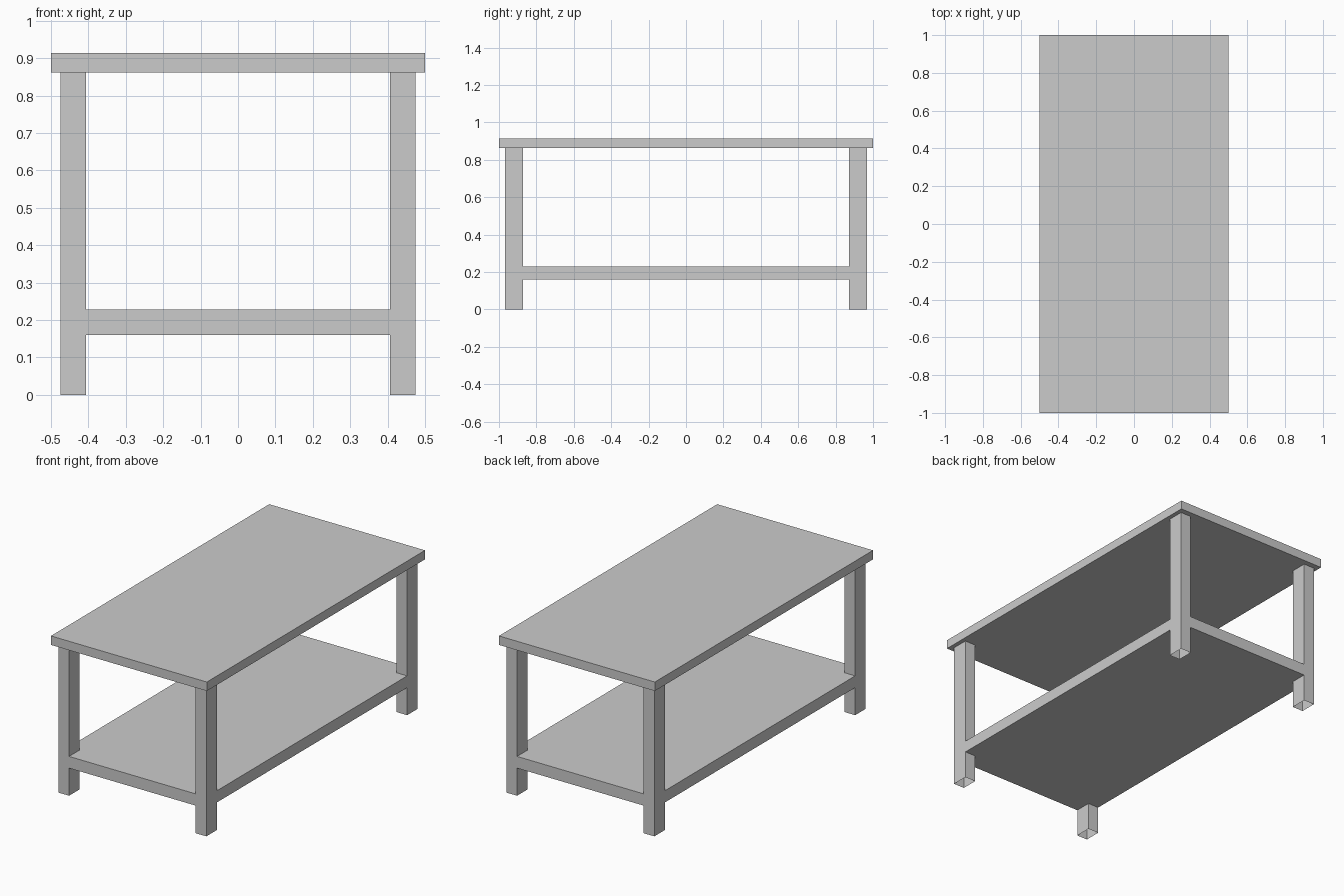
import bpy, bmesh

if "Cube" in bpy.data.objects:
    bpy.data.objects.remove(bpy.data.objects["Cube"])

# Outer and inner leg faces, and heights
XO, XI = 0.475, 0.406
YO, YI = 0.968, 0.872
TOP, UNDER = 0.914, 0.862
SHELF_LO, SHELF_HI = 0.16, 0.228


def make_object(name, bm):
    mesh = bpy.data.meshes.new(name)
    bmesh.ops.recalc_face_normals(bm, faces=bm.faces)
    bm.to_mesh(mesh)
    bm.free()
    ob = bpy.data.objects.new(name, mesh)
    bpy.context.collection.objects.link(ob)
    return ob


def prism(outline, z0, z1, caps=True, keep=lambda i: True):
    """Extrude a 2D outline; caps and individual walls may be left open."""
    bm = bmesh.new()
    lo = [bm.verts.new((x, y, z0)) for x, y in outline]
    hi = [bm.verts.new((x, y, z1)) for x, y in outline]
    n = len(outline)
    for i in range(n):
        j = (i + 1) % n
        if keep(i):
            bm.faces.new((lo[i], lo[j], hi[j], hi[i]))
    if caps:
        bm.faces.new(lo[::-1])
        bm.faces.new(hi)
    return bm


def rect(x0, x1, y0, y1):
    return [(x0, y0), (x1, y0), (x1, y1), (x0, y1)]


# Table top slab
make_object("table_top", prism(rect(-0.5, 0.5, -1, 1), UNDER, TOP))

# Four hollow legs, open at the feet
for sx, side in ((-1, "left"), (1, "right")):
    for sy, end in ((-1, "front"), (1, "back")):
        xs = sorted((sx * XI, sx * XO))
        ys = sorted((sy * YI, sy * YO))
        make_object(f"{end}_{side}_leg", prism(rect(*xs, *ys), 0, UNDER, caps=False))

# Lower shelf, notched round the legs and flush with their outer faces
notched = [(-XI, -YO), (XI, -YO), (XI, -YI), (XO, -YI), (XO, YI), (XI, YI),
           (XI, YO), (-XI, YO), (-XI, YI), (-XO, YI), (-XO, -YI), (-XI, -YI)]
make_object("lower_shelf", prism(notched, SHELF_LO, SHELF_HI, keep=lambda i: i % 3 == 0))
